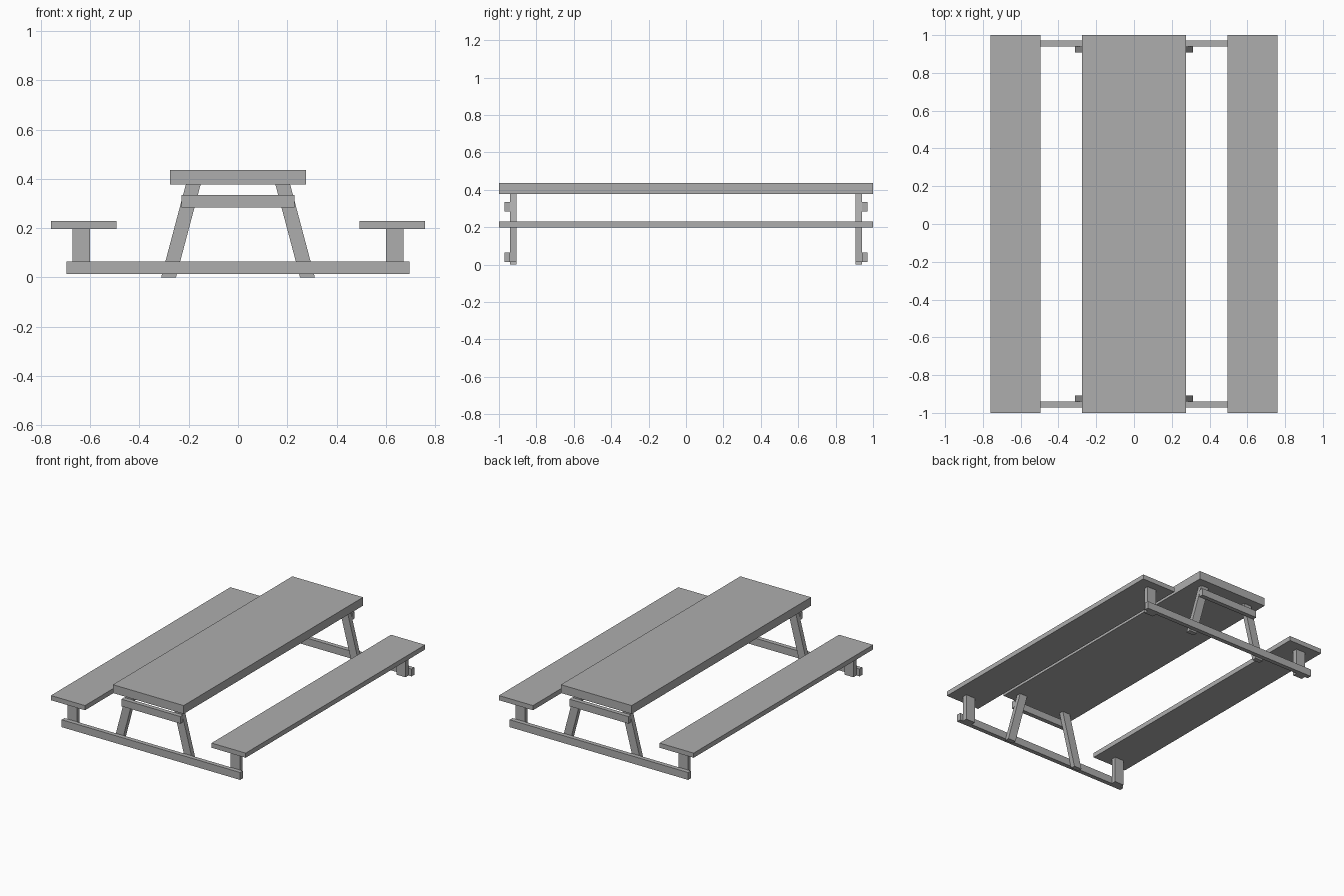
import bpy
import bmesh

cube = bpy.data.objects.get("Cube")
if cube:
    bpy.data.objects.remove(cube, do_unlink=True)

# One plain grey for the whole table
grey = bpy.data.materials.new("plain grey")
grey.use_nodes = True
grey.diffuse_color = (0.42, 0.42, 0.42, 1)
grey.node_tree.nodes["Principled BSDF"].inputs["Base Color"].default_value = grey.diffuse_color


def board(name, x, y, z, lean=0.0):
    """Box between (min, max) ranges; lean shifts the top face along x."""
    mesh = bpy.data.meshes.new(name)
    bm = bmesh.new()
    bmesh.ops.create_cube(bm, size=1)
    for v in bm.verts:
        top = v.co.z > 0
        v.co = (x[v.co.x > 0] + (lean if top else 0), y[v.co.y > 0], z[top])
    bmesh.ops.recalc_face_normals(bm, faces=bm.faces)
    bm.to_mesh(mesh)
    bm.free()
    mesh.materials.append(grey)
    obj = bpy.data.objects.new(name, mesh)
    bpy.context.collection.objects.link(obj)
    return obj


def span(a, b, sign):
    return tuple(sorted((a * sign, b * sign)))


FULL = (-1, 1)
TABLE_BOTTOM = 0.377
SEAT_BOTTOM = 0.197
BAR_BOTTOM = 0.013

# Table top and benches
board("table_top", (-0.276, 0.276), FULL, (TABLE_BOTTOM, 0.436))
for side, sx in (("left", 1), ("right", -1)):
    board(f"{side}_bench_seat", span(0.494, 0.76, sx), FULL, (SEAT_BOTTOM, 0.23))

# End frames
for end, sy in (("front", -1), ("back", 1)):
    upright_y = span(0.907, 0.94, sy)
    bar_y = span(0.94, 0.971, sy)
    board(f"{end}_ground_bar", (-0.696, 0.696), bar_y, (BAR_BOTTOM, 0.065))
    board(f"{end}_upper_bar", (-0.23, 0.23), bar_y, (0.285, 0.335))
    for side, sx in (("left", 1), ("right", -1)):
        # Splayed legs and straight bench posts
        board(f"{end}_{side}_leg", span(0.252, 0.312, sx), upright_y,
              (0, TABLE_BOTTOM), lean=-0.1 * sx)
        board(f"{end}_{side}_bench_post", span(0.6, 0.672, sx), upright_y,
              (BAR_BOTTOM, SEAT_BOTTOM))
